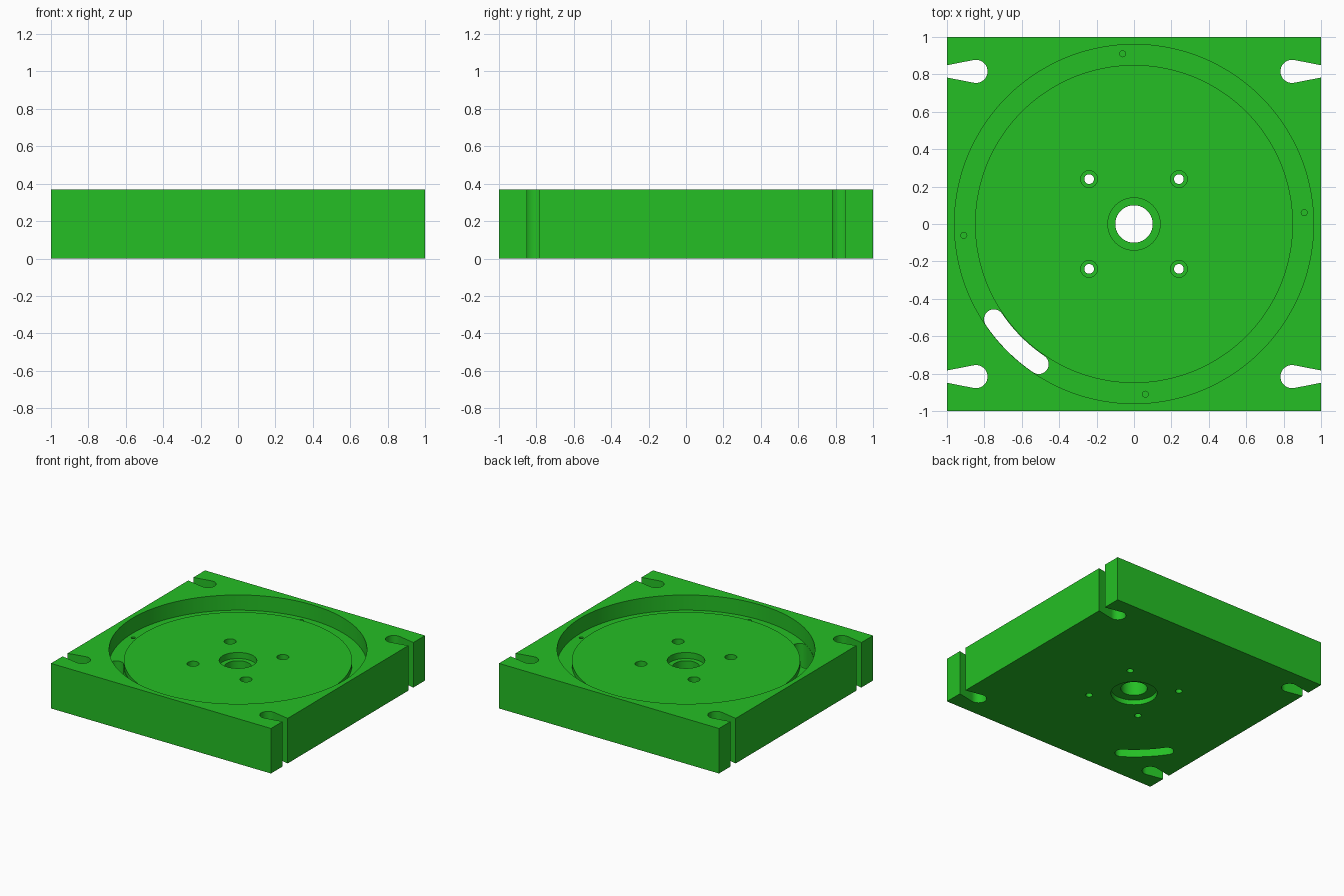
import bpy, bmesh, math

if "Cube" in bpy.data.objects:
    bpy.data.objects.remove(bpy.data.objects["Cube"])

H = 0.37          # plate height
FLOOR = 0.28      # central disc level
GROOVE = 0.245    # ring groove level
TOP = 0.5         # cutters reach past the plate

green = bpy.data.materials.new("green")
green.diffuse_color = (0.018, 0.52, 0.018, 1)
green.use_nodes = True
green.node_tree.nodes["Principled BSDF"].inputs["Base Color"].default_value = green.diffuse_color


def make_object(name, bm):
    bmesh.ops.recalc_face_normals(bm, faces=bm.faces[:])
    mesh = bpy.data.meshes.new(name)
    bm.to_mesh(mesh)
    bm.free()
    mesh.materials.append(green)
    ob = bpy.data.objects.new(name, mesh)
    bpy.context.collection.objects.link(ob)
    return ob


def lathe(name, profile, x=0, y=0, sides=32):
    """Closed solid turned from an (r, z) profile that starts and ends on the axis."""
    bm = bmesh.new()
    rings = []
    for r, z in profile:
        if r == 0:
            rings.append([bm.verts.new((x, y, z))])
        else:
            rings.append([bm.verts.new((x + r * math.cos(2 * math.pi * i / sides),
                                        y + r * math.sin(2 * math.pi * i / sides), z))
                          for i in range(sides)])
    for a, b in zip(rings, rings[1:]):
        if len(a) == 1:
            bm.faces.new(b)
        elif len(b) == 1:
            bm.faces.new(a)
        else:
            for i in range(sides):
                j = (i + 1) % sides
                bm.faces.new((a[i], a[j], b[j], b[i]))
    # the axis points only close the ends
    bmesh.ops.delete(bm, geom=[v for v in bm.verts if not v.link_faces], context='VERTS')
    return make_object(name, bm)


def prism(name, outline, z0=-0.1, z1=TOP):
    bm = bmesh.new()
    face = bm.faces.new([bm.verts.new((x, y, z0)) for x, y in outline])
    ext = bmesh.ops.extrude_face_region(bm, geom=[face])
    bmesh.ops.translate(bm, vec=(0, 0, z1 - z0),
                        verts=[g for g in ext["geom"] if isinstance(g, bmesh.types.BMVert)])
    return make_object(name, bm)


def arc(cx, cy, r, a0, a1, n):
    return [(cx + r * math.cos(math.radians(a0 + (a1 - a0) * i / n)),
             cy + r * math.sin(math.radians(a0 + (a1 - a0) * i / n))) for i in range(n + 1)]


# Square plate
plate = prism("base_plate", [(-1, -1), (1, -1), (1, 1), (-1, 1)], 0, H)

cutters = []

# Round pocket with a deeper ring groove around its floor
cutters.append(lathe("pocket_cutter", [(0, FLOOR), (0.85, FLOOR), (0.85, GROOVE),
                                       (0.96, GROOVE), (0.96, TOP), (0, TOP)], sides=128))

# Centre bore, stepped on both sides
cutters.append(lathe("bore_cutter", [(0, -0.1), (0.174, -0.1), (0.174, 0.04), (0.1, 0.04),
                                     (0.1, 0.23), (0.14, 0.23), (0.14, TOP), (0, TOP)], sides=64))

# Four counterbored screw holes
for sx in (-1, 1):
    for sy in (-1, 1):
        cutters.append(lathe("screw_cutter", [(0, -0.1), (0.026, -0.1), (0.026, 0.18),
                                              (0.045, 0.18), (0.045, TOP), (0, TOP)],
                             0.24 * sx, 0.24 * sy))

# Four small blind holes in the groove
for k in range(4):
    a = math.radians(93.8 + 90 * k)
    cutters.append(lathe("pin_cutter", [(0, 0.16), (0.016, 0.16), (0.016, TOP), (0, TOP)],
                         0.912 * math.cos(a), 0.912 * math.sin(a), 16))

# Curved through slot in the groove
R, W, A0, A1 = 0.906, 0.053, 214.2, 235.8
ends = [(R * math.cos(math.radians(a)), R * math.sin(math.radians(a))) for a in (A0, A1)]
slot = arc(0, 0, R + W, A0, A1, 16)
slot += arc(*ends[1], W, A1, A1 + 180, 16)[1:]
slot += arc(0, 0, R - W, A1, A0, 16)[1:]
slot += arc(*ends[0], W, A0 + 180, A0 + 360, 16)[1:-1]
cutters.append(prism("slot_cutter", slot, z1=GROOVE + 0.03))

# Four tapered keyhole notches in the side edges
for sx in (-1, 1):
    for sy in (-1, 1):
        pts = arc(0.845, 0.816, 0.062, 78, 282, 24)
        pts += [(1.0, 0.783), (1.1, 0.783), (1.1, 0.849), (1.0, 0.849)]
        cutters.append(prism("notch_cutter", [(sx * x, sy * y) for x, y in pts]))

# Cut everything out of the plate
for c in cutters:
    c.hide_render = True
    mod = plate.modifiers.new("cut", 'BOOLEAN')
    mod.operation = 'DIFFERENCE'
    mod.solver = 'EXACT'
    mod.object = c
bpy.context.view_layer.update()
cut_mesh = bpy.data.meshes.new_from_object(
    plate.evaluated_get(bpy.context.evaluated_depsgraph_get()))
plate.modifiers.clear()
plate.data = cut_mesh
for c in cutters:
    bpy.data.objects.remove(c)

# Smooth the round walls, keep the edges sharp
bpy.context.view_layer.objects.active = plate
plate.select_set(True)
bpy.ops.object.shade_smooth_by_angle(angle=math.radians(30))
